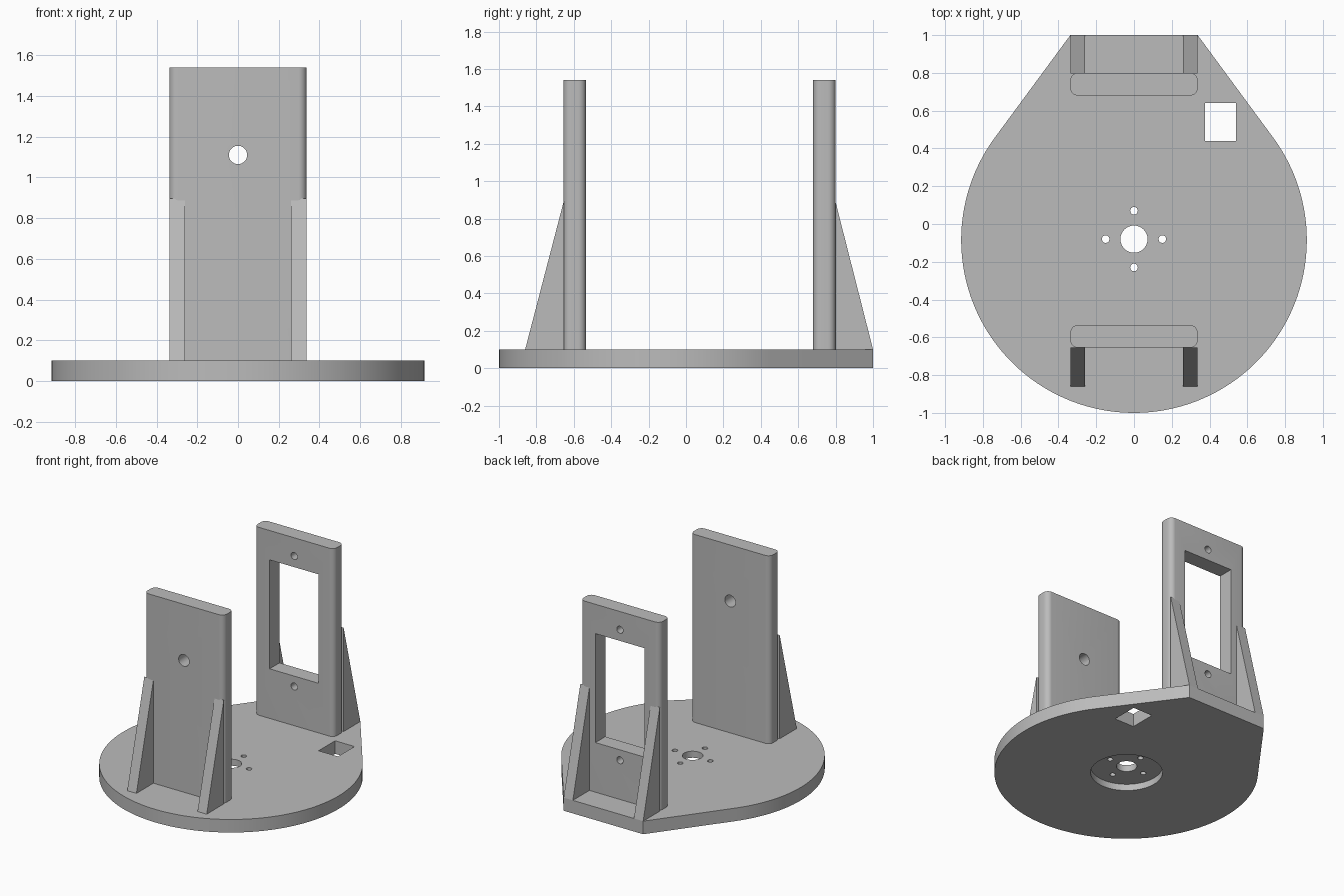
import bpy, bmesh, math
from mathutils import Matrix, Vector

cube = bpy.data.objects.get("Cube")
if cube:
    bpy.data.objects.remove(cube, do_unlink=True)

grey = bpy.data.materials.new("plain grey")
grey.use_nodes = True
GREY = (0.5, 0.5, 0.5, 1)
grey.diffuse_color = GREY
grey.node_tree.nodes["Principled BSDF"].inputs["Base Color"].default_value = GREY

BASE_TOP, TOP = 0.10, 1.54
HALF = 0.337
HUB = Vector((0, -0.085))
RADIUS = 0.915


def prism(name, outline, offset):
    """Extrude a closed 3D outline along an offset vector."""
    bm = bmesh.new()
    face = bm.faces.new([bm.verts.new(p) for p in outline])
    result = bmesh.ops.extrude_face_region(bm, geom=[face])
    moved = [v for v in result["geom"] if isinstance(v, bmesh.types.BMVert)]
    bmesh.ops.translate(bm, verts=moved, vec=offset)
    bmesh.ops.recalc_face_normals(bm, faces=bm.faces)
    mesh = bpy.data.meshes.new(name)
    bm.to_mesh(mesh)
    bm.free()
    obj = bpy.data.objects.new(name, mesh)
    bpy.context.collection.objects.link(obj)
    mesh.materials.append(grey)
    return obj


def box(name, x0, x1, y0, y1, z0, z1):
    return prism(name, [(x0, y0, z0), (x1, y0, z0), (x1, y1, z0), (x0, y1, z0)],
                 (0, 0, z1 - z0))


def ring(cx, cy, r, n):
    return [(cx + r * math.cos(math.tau * i / n), cy + r * math.sin(math.tau * i / n))
            for i in range(n)]


def drill_z(x, y, r, z0=-0.1, z1=0.3, n=32):
    return prism("cutter", [(px, py, z0) for px, py in ring(x, y, r, n)], (0, 0, z1 - z0))


def drill_y(z, r, y0, y1):
    return prism("cutter", [(px, y0, pz) for px, pz in ring(0, z, r, 32)], (0, y1 - y0, 0))


def cut(obj, cutters):
    """Subtract each cutter, then discard it."""
    for cutter in cutters:
        mod = obj.modifiers.new("cut", "BOOLEAN")
        mod.operation, mod.solver, mod.object = "DIFFERENCE", "EXACT", cutter
        bpy.ops.object.select_all(action="DESELECT")
        bpy.context.view_layer.objects.active = obj
        obj.select_set(True)
        bpy.ops.object.modifier_apply(modifier=mod.name)
        bpy.data.objects.remove(cutter, do_unlink=True)


def smooth(obj):
    bpy.ops.object.select_all(action="DESELECT")
    bpy.context.view_layer.objects.active = obj
    obj.select_set(True)
    bpy.ops.object.shade_smooth_by_angle(angle=math.radians(30))


# Base: disc with straight tangents running to a flat back edge
corner = Vector((HALF, 1.0)) - HUB
start = math.atan2(corner.y, corner.x) - math.acos(RADIUS / corner.length)
sweep = math.pi + 2 * start
STEPS = 96
outline = [(HALF, 1.0, 0)]
for i in range(STEPS + 1):
    a = start - sweep * i / STEPS
    outline.append((HUB.x + RADIUS * math.cos(a), HUB.y + RADIUS * math.sin(a), 0))
outline.append((-HALF, 1.0, 0))
base = prism("base_plate", outline, (0, 0, BASE_TOP))

# Hub holes, underside recess and square cable opening
cutters = [drill_z(0, -0.08, 0.25, -0.1, 0.05, 64), drill_z(0, -0.08, 0.072)]
for k in range(4):
    a = k * math.pi / 2
    cutters.append(drill_z(0.15 * math.cos(a), -0.08 + 0.15 * math.sin(a), 0.02))
cutters.append(box("cutter", 0.375, 0.54, 0.44, 0.64, -0.1, 0.3))
cut(base, cutters)
smooth(base)


def upright(name, y0, y1):
    """Tall plate with rounded vertical edges."""
    r, n = 0.04, 8
    points = []
    for k, (cx, cy) in enumerate([(HALF - r, y1 - r), (r - HALF, y1 - r),
                                  (r - HALF, y0 + r), (HALF - r, y0 + r)]):
        for i in range(n + 1):
            a = (k + i / n) * math.pi / 2
            points.append((cx + r * math.cos(a), cy + r * math.sin(a), BASE_TOP))
    return prism(name, points, (0, 0, TOP - BASE_TOP))


# Front upright with a pivot hole
front = upright("front_upright", -0.655, -0.535)
cut(front, [drill_y(1.11, 0.045, -0.8, -0.4)])
smooth(front)

# Back upright with a motor window and two screw holes
back = upright("back_upright", 0.68, 0.80)
cut(back, [box("cutter", -0.208, 0.208, 0.5, 0.95, 0.48, 1.315),
           drill_y(1.40, 0.027, 0.5, 0.95), drill_y(0.40, 0.027, 0.5, 0.95)])
smooth(back)

# Triangular gussets on the outer faces of both uprights
for end, face_y, foot_y in (("front", -0.653, -0.86), ("back", 0.798, 1.0)):
    for side, x in (("left", HALF - 0.078), ("right", -HALF)):
        prism(f"{end}_{side}_gusset",
              [(x, face_y, BASE_TOP), (x, foot_y, BASE_TOP), (x, face_y, 0.895)],
              (0.078, 0, 0))
